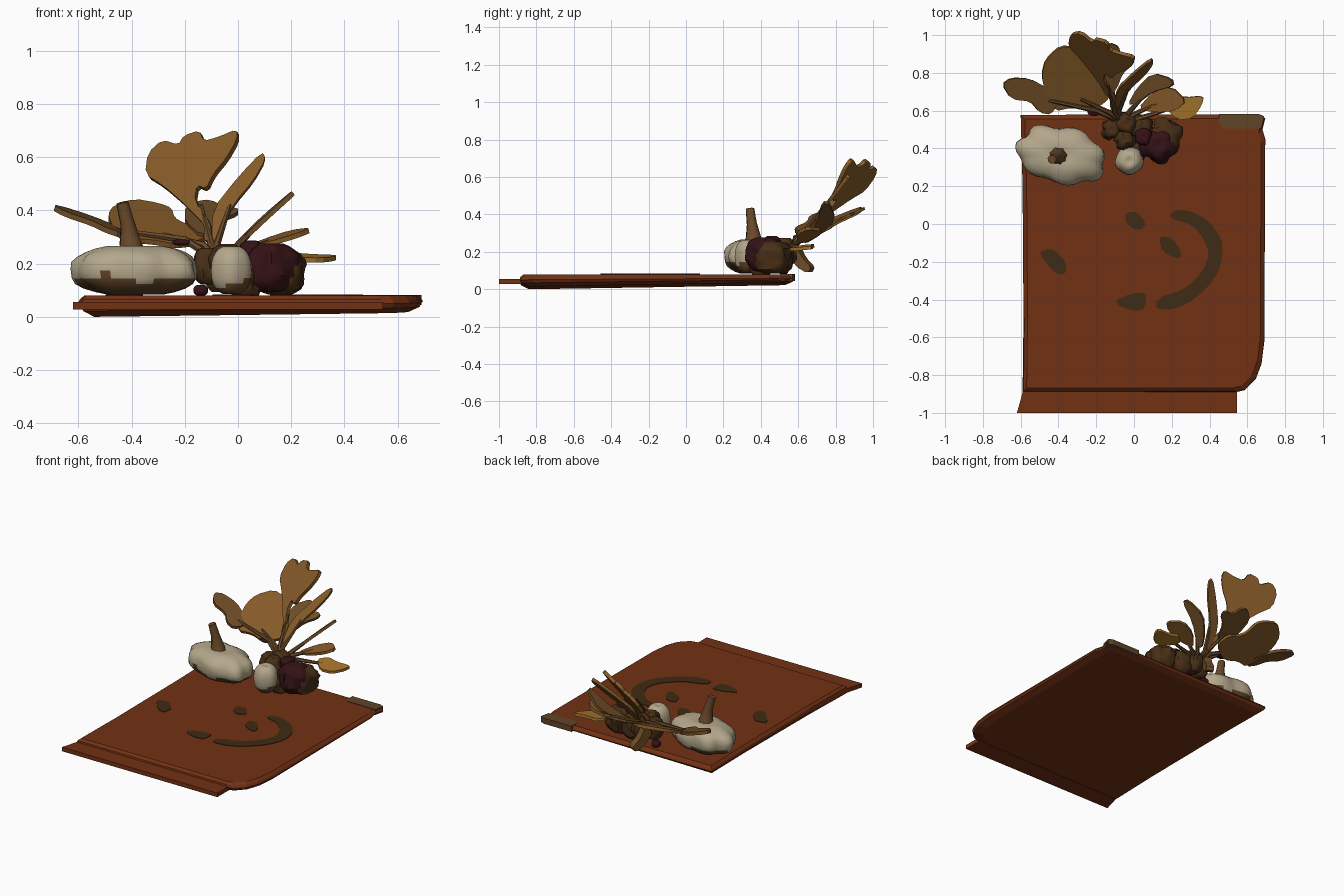
import bpy, bmesh, math
from mathutils import Vector, Matrix, noise

if "Cube" in bpy.data.objects:
    bpy.data.objects.remove(bpy.data.objects["Cube"])


def mat(name, r, g, b):
    m = bpy.data.materials.new(name)
    m.diffuse_color = (r, g, b, 1)
    m.use_nodes = True
    m.node_tree.nodes["Principled BSDF"].inputs["Base Color"].default_value = m.diffuse_color
    return m


RUST = mat("rust", .17, .031, .007)
FACE = mat("face_brown", .05, .024, .007)
CREAM = mat("cream", .46, .39, .26)
RIND = mat("rind_brown", .12, .058, .02)
STEM = mat("stem_brown", .14, .066, .022)
LEAF = mat("leaf_ochre", .24, .105, .022)
DARKLEAF = mat("leaf_brown", .16, .075, .02)
GOLD = mat("gold", .38, .18, .025)
MAROON = mat("maroon", .035, .006, .008)
BARK = mat("dark_bark", .065, .028, .008)


def make(name, bm, mats, smooth=None):
    bmesh.ops.recalc_face_normals(bm, faces=bm.faces)
    me = bpy.data.meshes.new(name)
    bm.to_mesh(me)
    bm.free()
    for m in mats:
        me.materials.append(m)
    ob = bpy.data.objects.new(name, me)
    bpy.context.collection.objects.link(ob)
    if smooth:
        bpy.ops.object.select_all(action='DESELECT')
        ob.select_set(True)
        bpy.context.view_layer.objects.active = ob
        bpy.ops.object.shade_smooth_by_angle(angle=math.radians(smooth))
    return ob


def rounded(pts):
    """Cut every corner of a closed outline once."""
    out = []
    for i, p in enumerate(pts):
        p, q = Vector(p), Vector(pts[(i + 1) % len(pts)])
        out += [p.lerp(q, .22), p.lerp(q, .78)]
    return out


def loft(name, rings, mats, smooth=None):
    bm = bmesh.new()
    vs = [[bm.verts.new(p) for p in r] for r in rings]
    n = len(vs[0])
    for a, b in zip(vs, vs[1:]):
        for i in range(n):
            j = (i + 1) % n
            bm.faces.new((a[i], a[j], b[j], b[i]))
    bm.faces.new(vs[0][::-1])
    bm.faces.new(vs[-1])
    return make(name, bm, mats, smooth)


def prism(name, pts, z0, z1, m):
    return loft(name, [[(p[0], p[1], z) for p in pts] for z in (z0, z1)], [m])


def tube(name, pts, radii, m, sides=8):
    pts = [Vector(p) for p in pts]
    rings = []
    for i, p in enumerate(pts):
        d = pts[min(i + 1, len(pts) - 1)] - pts[max(i - 1, 0)]
        q = d.to_track_quat('Z', 'Y')
        rings.append([p + q @ Vector((math.cos(a) * radii[i], math.sin(a) * radii[i], 0))
                      for a in (math.tau * k / sides for k in range(sides))])
    return loft(name, rings, [m], 50)


def leaf(name, pts, place, m, thick=.016):
    """Flat leaf: outline points are mapped into space by place(u, v)."""
    bm = bmesh.new()
    bm.faces.new([bm.verts.new(place(*p)) for p in rounded(pts)])
    ob = make(name, bm, [m])
    s = ob.modifiers.new("thickness", 'SOLIDIFY')
    s.thickness, s.offset = thick, 0
    return ob


def gourd(name, loc, size, lobes, depth, turn, mats, split=None, bump=0.0):
    """Ribbed, flattened ball; faces below split take the second colour."""
    bm = bmesh.new()
    bmesh.ops.create_uvsphere(bm, u_segments=lobes * 6, v_segments=14, radius=1)
    for v in bm.verts:
        a = math.atan2(v.co.y, v.co.x)
        ring = math.hypot(v.co.x, v.co.y)
        f = 1 - depth * (1 - abs(math.sin(a * lobes / 2))) * ring
        f += bump * noise.noise(v.co * 2.2 + Vector(loc) * 9)
        dimple = .18 * max(0, 1 - ring * 2.2)
        # squared-off sides
        z = math.copysign(abs(v.co.z) ** .8, v.co.z)
        v.co = Vector((v.co.x * f, v.co.y * f, z * (1 - dimple)))
    bm.transform(Matrix.Translation(loc) @ Matrix.Rotation(turn, 4, 'Z')
                 @ Matrix.Diagonal((*size, 1)))
    if split:
        for f in bm.faces:
            c = f.calc_center_median()
            f.material_index = int(c.z < split + .015 * math.sin(c.x * 22))
    return make(name, bm, mats, 50)


# Tray slab: bevelled sides, underside rising to the back and right
outline = [(-.6, .578), (.66, .58), (.695, .56), (.68, .5), (.695, .45), (.69, -.62),
           (.675, -.74), (.645, -.82), (.585, -.88), (.54, -.89), (-.59, -.89), (-.585, -.5),
           (-.59, .2)]


def slab_ring(inset, z, tilt):
    sx, sy = 1 - inset / .65, 1 - inset / .73
    return [(.05 + (x - .05) * sx, -.155 + (y + .155) * sy,
             z + tilt * (.015 * (x + .6) / 1.3 + .022 * (y + .89) / 1.47)) for x, y in outline]


loft("tray_slab", [slab_ring(.05, .0, 1), slab_ring(.008, .022, .8), slab_ring(0, .045, .4),
                   slab_ring(.005, .066, 0), slab_ring(.022, .08, 0)], [RUST])
prism("front_flange", [(-.62, -1), (.545, -1), (.545, -.87), (-.585, -.87), (-.6, -.93)],
      .028, .056, RUST)
prism("corner_clip", [(.45, .583), (.66, .583), (.69, .57), (.675, .505), (.47, .505), (.45, .53)],
      .045, .083, RIND)

# Painted face on the tray
marks = {
    "smile": [(.19, .05), (.22, .075), (.3, .07), (.4, .015), (.465, -.08), (.47, -.185),
              (.43, -.29), (.32, -.4), (.22, -.45), (.12, -.455), (.12, -.395), (.27, -.345),
              (.365, -.25), (.4, -.16), (.365, -.07), (.3, 0), (.2, .025)],
    "upper_eye": [(-.045, .06), (.02, .065), (.065, .0), (.04, -.03), (0, -.03), (-.045, .01)],
    "nose": [(.13, -.065), (.2, -.07), (.25, -.145), (.245, -.19), (.15, -.15)],
    "left_eye": [(-.505, -.155), (-.47, -.135), (-.42, -.135), (-.355, -.205), (-.365, -.27),
                 (-.42, -.26)],
    "lower_eye": [(-.1, -.405), (-.02, -.37), (.065, -.36), (.06, -.45), (0, -.46), (-.08, -.435)],
}
for name, pts in marks.items():
    prism(name, rounded(pts), .078, .0835, FACE)

# Pumpkins and gourds
gourd("large_pumpkin", (-.385, .365, .175), (.25, .158, .1), 7, .13, -.22, [CREAM, RIND], .145, .06)
tube("pumpkin_stem", [(-.4, .36, .235), (-.405, .36, .28), (-.415, .352, .35), (-.435, .342, .43)],
     [.06, .042, .028, .024], STEM)
gourd("small_pumpkin", (-.025, .335, .175), (.078, .075, .097), 5, .07, .3, [CREAM, RIND], .13)
gourd("maroon_gourd", (.13, .42, .185), (.105, .1, .1), 5, .2, .4, [MAROON], bump=.3)
gourd("maroon_bud", (.05, .46, .245), (.05, .05, .045), 4, .15, 0, [MAROON], bump=.25)
gourd("brown_gourd", (.16, .46, .17), (.105, .1, .095), 5, .22, 1, [BARK], bump=.3)
for i, (x, y, z, r) in enumerate([(-.115, .5, .19, .06), (-.04, .53, .2, .065), (-.05, .45, .2, .06),
                                  (.04, .51, .17, .07), (.03, .4, .13, .06)]):
    gourd("seed_pod_%d" % i, (x, y, z), (r, r, r * 1.25), 4, .2, i, [BARK], bump=.25)
gourd("red_berry", (-.14, .52, .1), (.03, .03, .022), 4, .1, 0, [MAROON])
gourd("maroon_berry", (-.21, .6, .28), (.04, .03, .012), 4, .1, 0, [MAROON])

# Leaves
leaf("tall_leaf", [(-.125, .28), (-.12, .34), (-.18, .4), (-.21, .43), (-.28, .49), (-.345, .53),
                   (-.335, .61), (-.28, .66), (-.22, .64), (-.2, .675), (-.14, .695), (-.125, .655),
                   (-.07, .67), (0, .7), (0, .66), (-.04, .59), (-.09, .53), (-.115, .475),
                   (-.15, .49), (-.16, .43), (-.1, .35), (-.095, .28)],
     lambda x, z: (x, .327 - .572 * x + .801 * z, z), LEAF, .022)
leaf("broad_leaf", [(-.42, .6), (-.47, .69), (-.49, .79), (-.47, .87), (-.39, .945), (-.3, .93),
                    (-.25, .9), (-.24, .82), (-.2, .78), (-.14, .77), (-.11, .7), (-.16, .64),
                    (-.24, .6), (-.33, .62)],
     lambda x, y: (x, y, .28 + .45 * (y - .62) - .1 * (x + .3)), LEAF, .02)
leaf("far_left_leaf", [(-.7, .74), (-.65, .775), (-.55, .77), (-.46, .72), (-.4, .65), (-.44, .58),
                       (-.5, .59), (-.55, .65), (-.65, .66)],
     lambda x, y: (x, y, .31 - .32 * (x + .4) + .15 * (y - .69)), DARKLEAF, .02)
leaf("back_leaf", [(-.14, .66), (-.2, .78), (-.2, .9), (-.13, .96), (-.08, .94), (-.07, .89),
                   (0, .89), (0, .85), (-.06, .8), (-.09, .72)],
     lambda x, y: (x, y, .3 + .45 * (y - .66)), DARKLEAF)
leaf("slender_leaf", [(-.1, .27), (-.095, .4), (0, .52), (.09, .615), (.105, .59), (.06, .51),
                      (-.015, .42), (-.06, .34), (-.075, .27)],
     lambda x, z: (x, .62 + .76 * (z - .28), z), LEAF, .02)
leaf("right_leaf", [(-.03, .63), (.02, .72), (.1, .8), (.2, .77), (.21, .73), (.1, .7), (.02, .64)],
     lambda x, y: (x, y, .28 + .88 * x + .1 * (y - .72)), DARKLEAF, .018)
leaf("low_right_leaf", [(.02, .61), (.1, .7), (.2, .73), (.28, .65), (.22, .6), (.12, .59)],
     lambda x, y: (x, y, .25 + .28 * x + .15 * (y - .65)), LEAF, .018)
leaf("gold_leaf", [(.15, .63), (.2, .69), (.27, .67), (.37, .68), (.36, .63), (.31, .56), (.23, .55)],
     lambda x, y: (x, y, .235 - .05 * x + .12 * (y - .62)), GOLD, .018)
leaf("drooping_leaf", [(.55, .2), (.6, .24), (.63, .17), (.68, .12), (.66, .085), (.6, .12)],
     lambda y, z: (-.1 + .5 * (y - .6), y, z), DARKLEAF, .05)

# Twigs joining the leaves to the bunch
root = (-.06, .54, .2)
for name, mid, tip in [("tall", (-.1, .59, .27), (-.14, .74, .42)),
                       ("broad", (-.13, .59, .27), (-.28, .66, .31)),
                       ("far_left", (-.2, .6, .29), (-.48, .66, .33)),
                       ("back", (-.1, .6, .27), (-.12, .76, .34)),
                       ("slender", (-.08, .6, .27), (-.03, .72, .42)),
                       ("right", (-.02, .6, .25), (.08, .71, .35)),
                       ("low_right", (0, .58, .24), (.12, .64, .285)),
                       ("gold", (.03, .56, .23), (.22, .62, .225))]:
    tube(name + "_twig", [root, mid, tip], [.016, .014, .008], STEM, 6)
